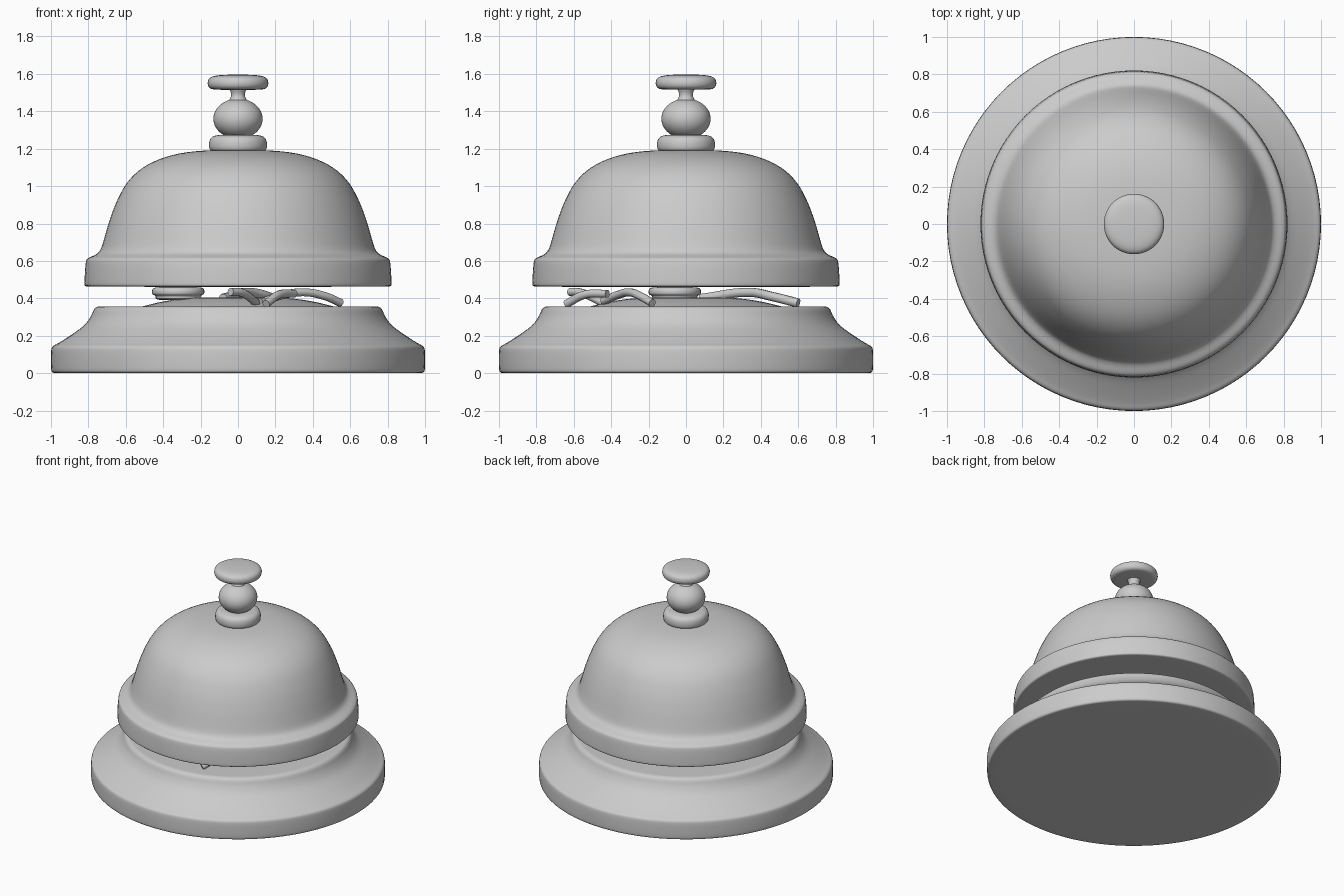
import bpy, bmesh, math

if "Cube" in bpy.data.objects:
    bpy.data.objects.remove(bpy.data.objects["Cube"])


def soften(points, passes=2):
    # Corner-cutting rounds the profile while keeping its end points
    for _ in range(passes):
        out = [points[0]]
        for (r0, z0), (r1, z1) in zip(points, points[1:]):
            out += [(r0 * .75 + r1 * .25, z0 * .75 + z1 * .25),
                    (r0 * .25 + r1 * .75, z0 * .25 + z1 * .75)]
        points = out + [points[-1]]
    return points


def lathe(name, profile, centre=(0, 0), steps=96):
    bm = bmesh.new()
    verts = [bm.verts.new((r, 0, z)) for r, z in soften(profile)]
    edges = [bm.edges.new(pair) for pair in zip(verts, verts[1:])]
    bmesh.ops.spin(bm, geom=verts + edges, cent=(0, 0, 0), axis=(0, 0, 1),
                   angle=math.tau, steps=steps, use_duplicate=False)
    bmesh.ops.remove_doubles(bm, verts=bm.verts, dist=1e-5)
    bmesh.ops.recalc_face_normals(bm, faces=bm.faces)
    mesh = bpy.data.meshes.new(name)
    bm.to_mesh(mesh)
    bm.free()
    obj = bpy.data.objects.new(name, mesh)
    obj.location = (*centre, 0)
    bpy.context.collection.objects.link(obj)
    bpy.ops.object.select_all(action='DESELECT')
    obj.select_set(True)
    bpy.context.view_layer.objects.active = obj
    bpy.ops.object.shade_smooth_by_angle(angle=math.radians(40))
    return obj


def rod(name, points, radius):
    curve = bpy.data.curves.new(name, 'CURVE')
    curve.dimensions = '3D'
    curve.bevel_depth = radius
    curve.bevel_resolution = 3
    curve.use_fill_caps = True
    spline = curve.splines.new('BEZIER')
    spline.bezier_points.add(len(points) - 1)
    for bp, co in zip(spline.bezier_points, points):
        bp.co = co
        bp.handle_left_type = bp.handle_right_type = 'AUTO'
    obj = bpy.data.objects.new(name, curve)
    bpy.context.collection.objects.link(obj)
    return obj


# Flared base
lathe("base", [(0, 0), (.97, 0), (.995, .003), (1, .025), (1, .125), (.992, .145),
               (.96, .16), (.89, .205), (.82, .255), (.785, .305), (.77, .345),
               (.75, .357), (.72, .357), (0, .357)])

# Bell dome with thick rim
lathe("bell_dome", [(0, .462), (.79, .462), (.818, .464), (.822, .48), (.815, .595),
                    (.805, .615), (.755, .635), (.733, .66), (.715, .72), (.69, .81),
                    (.65, .92), (.59, 1.03), (.50, 1.11), (.37, 1.165), (.22, 1.19),
                    (0, 1.195)])

# Collar, ball, stem and push button
lathe("collar", [(0, 1.18), (.14, 1.185), (.155, 1.2), (.155, 1.24), (.14, 1.265),
                 (.10, 1.275), (0, 1.275)], steps=48)
ball = [(.132 * math.sin(math.pi * i / 16), 1.36 - .108 * math.cos(math.pi * i / 16))
        for i in range(17)]
lathe("ball", ball, steps=48)
lathe("stem", [(0, 1.44), (.055, 1.45), (.037, 1.475), (.037, 1.50), (.05, 1.525),
               (0, 1.53)], steps=32)
lathe("push_button", [(0, 1.515), (.13, 1.515), (.155, 1.525), (.164, 1.55),
                      (.155, 1.58), (.11, 1.594), (0, 1.597)], steps=48)

# Striker mechanism in the gap between base and bell
lathe("mechanism_plate", [(0, .405), (.25, .405), (.40, .385), (.52, .355)], steps=48)
lathe("pivot_disc", [(0, .39), (.12, .39), (.12, .415), (.14, .42), (.14, .45),
                     (.12, .46), (0, .46)], centre=(-.32, -.06), steps=32)
rod("striker_arch", [(.14, -.44, .385), (.25, -.36, .42), (.36, -.30, .432),
                     (.47, -.24, .41), (.55, -.18, .375)], .022)
rod("spring_strap", [(-.04, -.62, .435), (.02, -.56, .43), (.10, -.44, .375)], .022)
rod("side_strap", [(.15, -.64, .37), (.22, -.54, .42), (.30, -.42, .425)], .022)
rod("rear_lever", [(-.08, .08, .40), (.06, .34, .432), (.16, .46, .41),
                   (.22, .60, .375)], .025)
